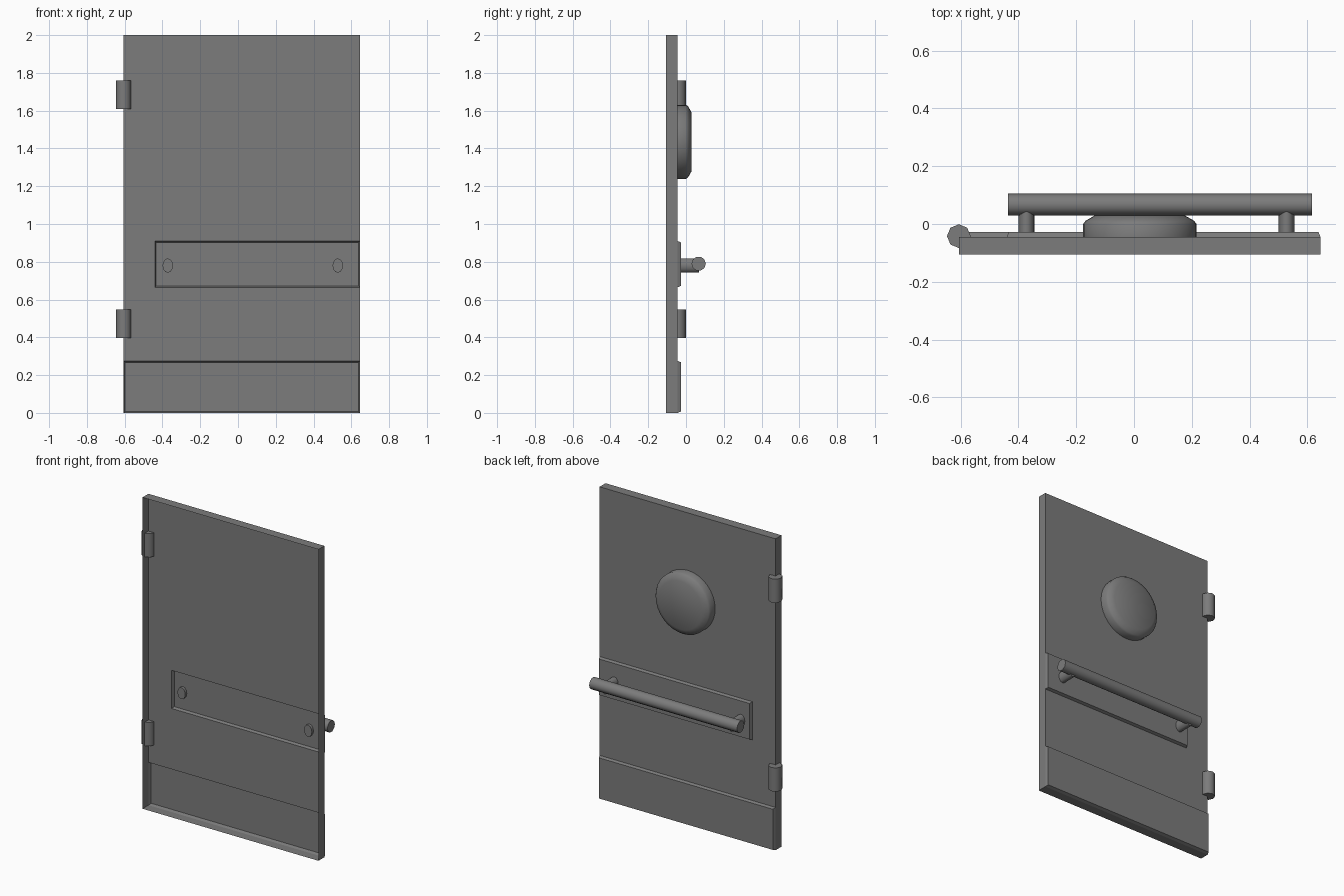
import bpy, bmesh, math
from mathutils import Matrix, Vector

cube = bpy.data.objects.get("Cube")
if cube:
    bpy.data.objects.remove(cube, do_unlink=True)

GREY = (0.2, 0.2, 0.2, 1.0)
metal = bpy.data.materials.new("dark grey metal")
metal.use_nodes = True
metal.diffuse_color = GREY
metal.node_tree.nodes["Principled BSDF"].inputs["Base Color"].default_value = GREY

BACK, FRONT = -0.045, -0.105      # panel skin and open front rim
LEFT, RIGHT = -0.605, 0.645


def finish(name, bm, smooth=True):
    mesh = bpy.data.meshes.new(name)
    bm.to_mesh(mesh)
    bm.free()
    mesh.materials.append(metal)
    obj = bpy.data.objects.new(name, mesh)
    bpy.context.collection.objects.link(obj)
    if smooth:
        bpy.ops.object.select_all(action='DESELECT')
        obj.select_set(True)
        bpy.context.view_layer.objects.active = obj
        bpy.ops.object.shade_smooth_by_angle(angle=math.radians(50))
    return obj


def rod(name, centre, length, axis, sides, rx, ry):
    """Capped cylinder along an axis, with its two radii given separately."""
    bm = bmesh.new()
    bmesh.ops.create_cone(bm, cap_ends=True, segments=sides, radius1=1, radius2=1, depth=length)
    turn = {'X': Matrix.Rotation(math.pi / 2, 4, 'Y'),
            'Y': Matrix.Rotation(-math.pi / 2, 4, 'X'),
            'Z': Matrix.Identity(4)}[axis]
    place = Matrix.Translation(Vector(centre)) @ turn @ Matrix.Diagonal((rx, ry, 1, 1))
    bmesh.ops.transform(bm, matrix=place, verts=bm.verts)
    return finish(name, bm)


# Door shell: a skin with folded edges, open at the front, and two pressed plates
def door_shell():
    xs = (LEFT, -0.44, RIGHT)
    zs = (0, 0.275, 0.665, 0.91, 2.0)
    bm = bmesh.new()
    grid = [[bm.verts.new((x, BACK, z)) for x in xs] for z in zs]
    cells = {}
    for r in range(len(zs) - 1):
        for c in range(len(xs) - 1):
            cells[r, c] = bm.faces.new((grid[r][c], grid[r + 1][c],
                                        grid[r + 1][c + 1], grid[r][c + 1]))
    rim = [e for e in bm.edges if e.is_boundary]
    new = bmesh.ops.extrude_edge_only(bm, edges=rim)["geom"]
    for v in new:
        if isinstance(v, bmesh.types.BMVert):
            v.co.y = FRONT
    bmesh.ops.recalc_face_normals(bm, faces=bm.faces)
    if cells[0, 0].normal.y < 0:
        bmesh.ops.reverse_faces(bm, faces=bm.faces)
    # kick plate along the bottom, pull plate across the middle
    for plate in ([cells[0, 0], cells[0, 1]], [cells[2, 1]]):
        bmesh.ops.inset_region(bm, faces=plate, thickness=0.007,
                               use_boundary=True, use_even_offset=True)
        for v in {v for f in plate for v in f.verts}:
            v.co.y = BACK + 0.018
    return finish("door_shell", bm, smooth=False)


door_shell()

# Porthole: a chamfered round boss spun from its half profile
def porthole(centre_x, centre_z):
    profile = ((0, BACK), (0.196, BACK), (0.196, 0.0), (0.188, 0.011), (0.155, 0.03), (0, 0.03))
    bm = bmesh.new()
    points = [bm.verts.new((r, y, 0)) for r, y in profile]
    edges = [bm.edges.new(pair) for pair in zip(points, points[1:])]
    bmesh.ops.spin(bm, geom=points + edges, cent=(0, 0, 0), axis=(0, 1, 0),
                   angle=math.tau, steps=32)
    bmesh.ops.remove_doubles(bm, verts=bm.verts, dist=0.0005)
    bmesh.ops.recalc_face_normals(bm, faces=bm.faces)
    bmesh.ops.translate(bm, verts=bm.verts, vec=(centre_x, 0, centre_z))
    return finish("porthole", bm)


porthole(0.02, 1.435)

# Pull bar on two posts that pass through the pull plate
rod("pull_bar", (0.09, 0.067, 0.79), 1.05, 'X', 10, 0.038, 0.038)
for side, x in (("right", -0.372), ("left", 0.528)):
    rod("pull_post_" + side, (x, 0.013, 0.78), 0.114, 'Y', 12, 0.0275, 0.038)

# Hinge barrels on the right edge
for level, z in (("lower", 0.472), ("upper", 1.685)):
    rod("hinge_" + level, (LEFT - 0.001, -0.042, z), 0.152, 'Z', 8, 0.041, 0.041)
